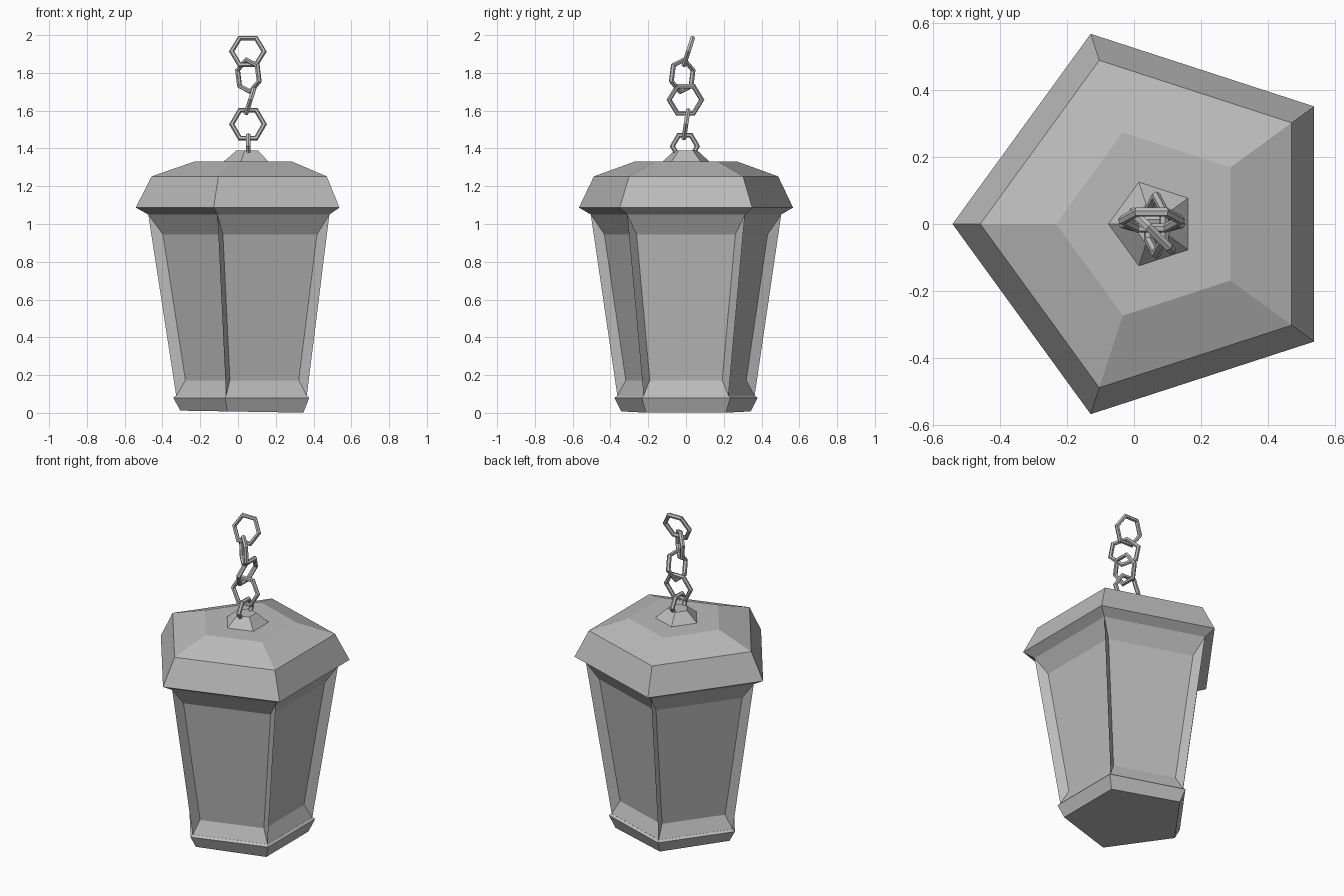
import bpy, bmesh, math
from mathutils import Vector, Matrix

if "Cube" in bpy.data.objects:
    bpy.data.objects.remove(bpy.data.objects["Cube"], do_unlink=True)

SIDES = 5
AXIS_X = 0.055

metal = bpy.data.materials.new("grey_metal")
metal.use_nodes = True
GREY = (0.5, 0.5, 0.5, 1)
metal.diffuse_color = GREY
metal.node_tree.nodes["Principled BSDF"].inputs["Base Color"].default_value = GREY


def finish(name, bm):
    bmesh.ops.recalc_face_normals(bm, faces=bm.faces)
    mesh = bpy.data.meshes.new(name)
    bm.to_mesh(mesh)
    bm.free()
    mesh.materials.append(metal)
    obj = bpy.data.objects.new(name, mesh)
    bpy.context.collection.objects.link(obj)
    return obj


def ring(z, radius, lean=0.0):
    """Pentagon with one corner towards -x; lean raises its -x side."""
    points = []
    for k in range(SIDES):
        a = math.pi + math.tau * k / SIDES
        points.append(Vector((AXIS_X + radius * math.cos(a), radius * math.sin(a),
                              z - lean * math.cos(a))))
    return points


def loft(name, profile):
    """Closed pentagonal solid through (z, radius, lean) rings."""
    bm = bmesh.new()
    rings = [[bm.verts.new(p) for p in ring(*row)] for row in profile]
    for low, high in zip(rings, rings[1:]):
        for k in range(SIDES):
            n = (k + 1) % SIDES
            bm.faces.new((low[k], low[n], high[n], high[k]))
    bm.faces.new(rings[0])
    bm.faces.new(rings[-1])
    return finish(name, bm)


def lantern_body(name, bottom, top, low_rail, high_rail, post, depth):
    """Tapered body whose five sides slope in to sunken panels."""
    bm = bmesh.new()
    lows = [bm.verts.new(p) for p in ring(*bottom)]
    highs = [bm.verts.new(p) for p in ring(*top)]
    for k in range(SIDES):
        n = (k + 1) % SIDES
        outer = [lows[k], lows[n], highs[n], highs[k]]
        a, b, c, d = [v.co for v in outer]
        along = (b - a).normalized()
        inward = -along.cross(d - a).normalized() * depth
        inner = []
        for t, side in ((low_rail, 0), (low_rail, 1), (high_rail, 1), (high_rail, 0)):
            p = b.lerp(c, t) - along * post if side else a.lerp(d, t) + along * post
            inner.append(bm.verts.new(p + inward))
        bm.faces.new(inner)
        for i in range(4):
            j = (i + 1) % 4
            bm.faces.new((outer[i], outer[j], inner[j], inner[i]))
    bm.faces.new(lows)
    bm.faces.new(highs)
    return finish(name, bm)


def chain_link(name, centre, normal, radius, spin=0.0, wire=0.014, wire_sides=6):
    """Six-cornered wire loop; spin turns it in its own plane."""
    axis = Vector(normal).normalized()
    side = Vector((0, 0, 1)).cross(axis).normalized()
    up = axis.cross(side)
    frame = Matrix((side, up, axis)).transposed()
    bm = bmesh.new()
    loops = []
    for k in range(6):
        a = math.radians(spin) + math.tau * k / 6
        out = Vector((math.cos(a), math.sin(a), 0))
        loop = []
        for j in range(wire_sides):
            t = math.tau * j / wire_sides
            p = out * (radius - wire + wire * math.cos(t))
            p.z = wire * math.sin(t)
            loop.append(bm.verts.new(frame @ p + Vector(centre)))
        loops.append(loop)
    for k in range(6):
        one, two = loops[k], loops[(k + 1) % 6]
        for j in range(wire_sides):
            n = (j + 1) % wire_sides
            bm.faces.new((one[j], two[j], two[n], one[n]))
    return finish(name, bm)


# Lantern, from the foot up
loft("base", [(0.006, 0.36, 0.006), (0.08, 0.398, 0), (0.092, 0.382, 0)])
lantern_body("body", (0.09, 0.382), (1.05, 0.53), 0.08, 0.885, 0.04, 0.046)
loft("roof", [(1.05, 0.53), (1.087, 0.596), (1.252, 0.513), (1.33, 0.287)])
loft("roof_cap", [(1.325, 0.137), (1.39, 0.062)])

# Hanging chain, from the cap up
chain_link("chain_link_1", (0.055, -0.006, 1.412), (1, 0, 0), 0.08)
chain_link("chain_link_2", (0.053, 0.0, 1.528), (0, -1, 0.15), 0.1)
chain_link("chain_link_3", (0.066, -0.003, 1.658), (1, 0, -0.32), 0.1)
chain_link("chain_link_4", (0.055, -0.02, 1.785), (1, 1, 0), 0.1, spin=20)
chain_link("chain_link_5", (0.052, 0.012, 1.913), (0, -1, 0.33), 0.1)
